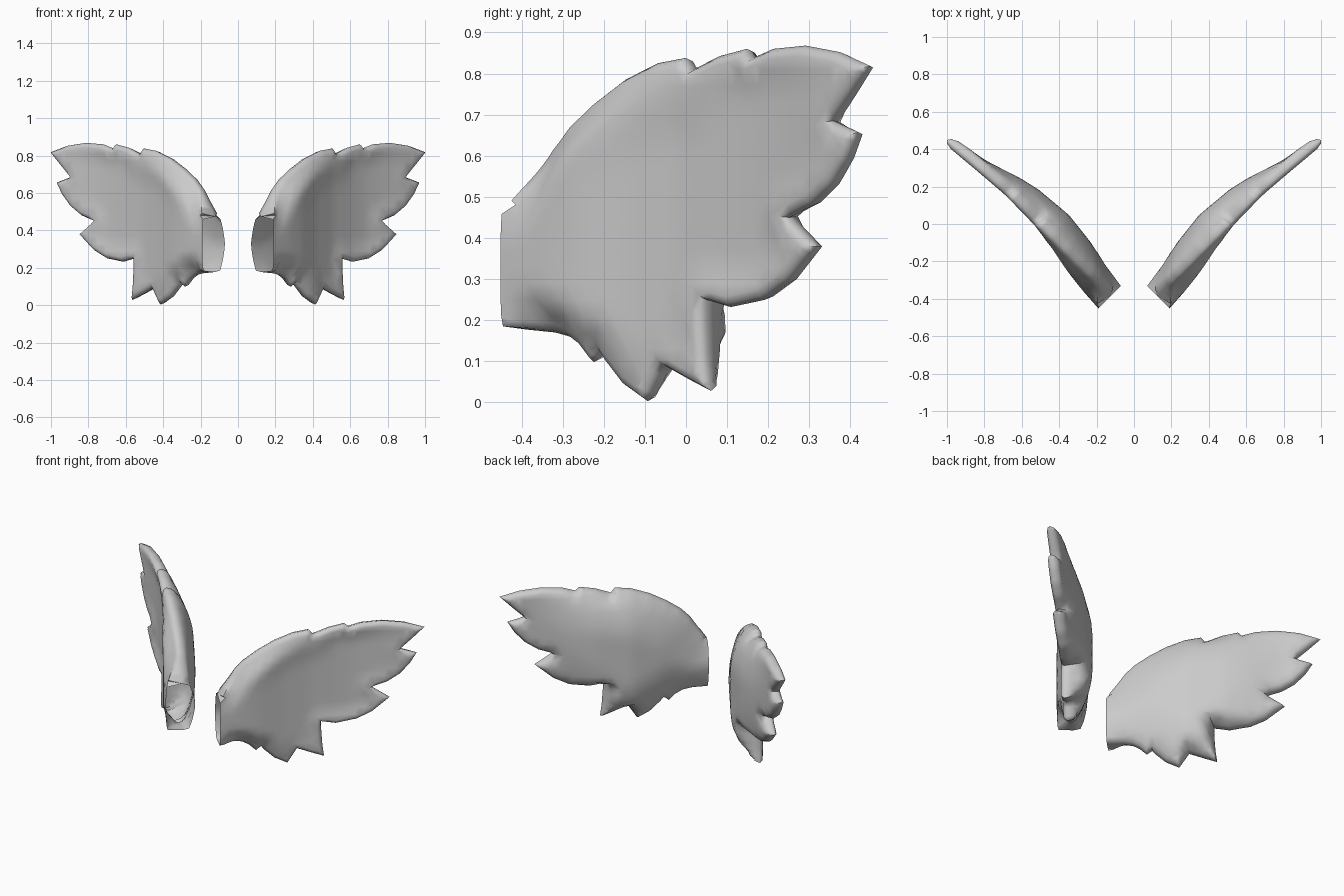
import bpy, bmesh, math
from mathutils import Vector
from mathutils.geometry import delaunay_2d_cdt, intersect_point_line

if "Cube" in bpy.data.objects:
    bpy.data.objects.remove(bpy.data.objects["Cube"])

# Wing outline: distance along the wing, height. First and last points form the open root.
ROOT = -0.185
LEAD = [(ROOT, .474), (-.125, .56), (-.085, .62), (-.03, .675), (.05, .73), (.15, .785),
        (.26, .825), (.355, .838)]
REST = [(.378, .808), (.47, .842), (.565, .86), (.585, .838), (.66, .86), (.78, .868),
        (.91, .852), (1.025, .818),                                 # top feather
        (.95, .745), (.885, .685), (.98, .657), (.94, .59), (.88, .525), (.81, .48),
        (.72, .45),                                                 # second feather
        (.824, .38), (.72, .293), (.63, .25), (.51, .232), (.425, .25),    # third
        (.425, .2), (.432, .1), (.442, .028), (.37, .055), (.283, .09),    # fourth
        (.226, .003), (.15, .042), (.088, .1), (.072, .122), (.042, .098),  # fifth
        (.0, .138), (-.04, .16), (-.09, .17), (ROOT, .177)]
OUTLINE = [Vector(p) for p in LEAD + REST]
# Simplified outline through the feather tips, used for the broad swelling
HULL = [Vector(p) for p in LEAD + [(.78, .868), (1.025, .818), (.98, .657), (.824, .38), (.442, .028),
                                   (.226, .003), (-.02, .152), (ROOT, .177)]]

# Bulge of the back, of the front and of the leading arm along the wing
BACK = [(-.2, .085), (-.02, .108), (.1, .126), (.28, .145), (.49, .125), (.66, .085), (.81, .05), (1.03, .03)]
FRONT = [(-.2, .095), (-.05, .086), (.05, .072), (.2, .038), (.35, .014), (.5, .006), (.7, .01), (.85, .02),
         (1.03, .02)]
ARM = [(-.2, .095), (-.05, .085), (.11, .082), (.3, .055), (.47, .035), (.8, .022), (1.03, .02)]
MIDDLE = [(-.2, .36), (.6, .355), (.8, .37), (1.03, .39)]


def lookup(table, s):
    for (a, va), (b, vb) in zip(table, table[1:]):
        if s <= b:
            return va + (vb - va) * max(0, (s - a) / (b - a))
    return table[-1][1]


def smooth(x):
    x = min(1, max(0, x))
    return x * x * (3 - 2 * x)


def distance(p, line):
    best = 9
    for a, b in zip(line, line[1:]):
        q, f = intersect_point_line(p, a, b)
        q = a if f <= 0 else b if f >= 1 else q.to_2d()
        best = min(best, (p - q.to_2d()).length)
    return best


def inside(p):
    hit = False
    for i, a in enumerate(OUTLINE):
        b = OUTLINE[i - 1]
        if (a.y > p.y) != (b.y > p.y) and p.x < a.x + (p.y - a.y) / (b.y - a.y) * (b.x - a.x):
            hit = not hit
    return hit


def flat_points():
    """Rim points, two inset rings and a grid inside the outline."""
    rim = []
    loop = OUTLINE + [Vector((ROOT, .185)), Vector((ROOT, .458))]
    for i, a in enumerate(loop):
        d = loop[(i + 1) % len(loop)] - a
        steps = max(1, round(d.length / .025))
        rim += [a + d * k / steps for k in range(steps)]
    m = len(rim)
    pts = list(rim)
    edges = [(i, (i + 1) % m) for i in range(m)]
    for off in (.008, .025):
        last = -1
        for i, p in enumerate(rim):
            d0, d1 = (p - rim[i - 1]).normalized(), (rim[(i + 1) % m] - p).normalized()
            n0, n1 = Vector((d0.y, -d0.x)), Vector((d1.y, -d1.x))
            b = (n0 + n1).normalized()
            q = p + b * off / max(.3, b.dot(n1))
            if p.x < ROOT + 1e-4 or q.x < ROOT + .005 or not inside(q) or distance(q, OUTLINE) < off * .9:
                last = -1
                continue
            pts.append(q)
            if last >= 0:
                edges.append((last, len(pts) - 1))
            last = len(pts) - 1
    for i in range(30):
        for j in range(22):
            q = Vector((ROOT + .025 + i * .042 + (j % 2) * .02, .01 + j * .04))
            if inside(q) and distance(q, OUTLINE) > .04:
                pts.append(q)
    return pts, edges, m


def offsets(p):
    """Depth of the front and back surfaces at a point of the wing plane."""
    d = distance(p, OUTLINE)
    hull = distance(p, HULL)
    lead = distance(p, OUTLINE[:len(LEAD)])
    mid, back, front, arm = (lookup(t, p.x) for t in (MIDDLE, BACK, FRONT, ARM))
    root = 1 - smooth((p.x - ROOT) / .12)
    rim = math.sqrt(max(0, 1 - (1 - min(1, d / (.03 - .018 * root))) ** 2))
    edge_b = min(back, .042)
    edge_f = .024 + .066 * root
    b = edge_b * rim + (back - edge_b) * (1 - (1 - min(1, hull / .28)) ** 2) * smooth(d / .05)
    # rolled arm along the leading edge, fading into the open front
    front += (arm - front) * .6 * (1 - smooth(lead / .22))
    f = edge_f * rim + (front - edge_f) * smooth((d - .01) / .09)
    return mid + f, mid - b


def make_wing(name, side, material):
    flat, edges, m = flat_points()
    pts, _, tris, *_ = delaunay_2d_cdt(flat, edges, [list(range(m))], 1, 1e-6)
    bm = bmesh.new()
    front, back = [], []

    def place(s, t, z):
        return bm.verts.new((side * (s + t) * .7071, (s - t) * .7071, z))

    for p in pts:
        f, b = offsets(p)
        front.append(place(p.x, f, p.y))
        shared = distance(p, OUTLINE) < 1e-4
        back.append(front[-1] if shared else place(p.x, b, p.y))
    # front and back skins share the rim, the root stays open
    for tri in tris:
        bm.faces.new([front[i] for i in tri])
        if any(front[i] is not back[i] for i in tri):
            bm.faces.new([back[i] for i in reversed(tri)])
    bmesh.ops.recalc_face_normals(bm, faces=bm.faces)
    mesh = bpy.data.meshes.new(name)
    bm.to_mesh(mesh)
    bm.free()
    obj = bpy.data.objects.new(name, mesh)
    bpy.context.collection.objects.link(obj)
    mesh.materials.append(material)
    bpy.ops.object.select_all(action='DESELECT')
    obj.select_set(True)
    bpy.context.view_layer.objects.active = obj
    bpy.ops.object.shade_smooth_by_angle(angle=math.radians(75))


grey = bpy.data.materials.new("plain_grey")
grey.diffuse_color = (.6, .6, .6, 1)
grey.use_nodes = True
grey.node_tree.nodes["Principled BSDF"].inputs["Base Color"].default_value = grey.diffuse_color
make_wing("right_wing", 1, grey)
make_wing("left_wing", -1, grey)
